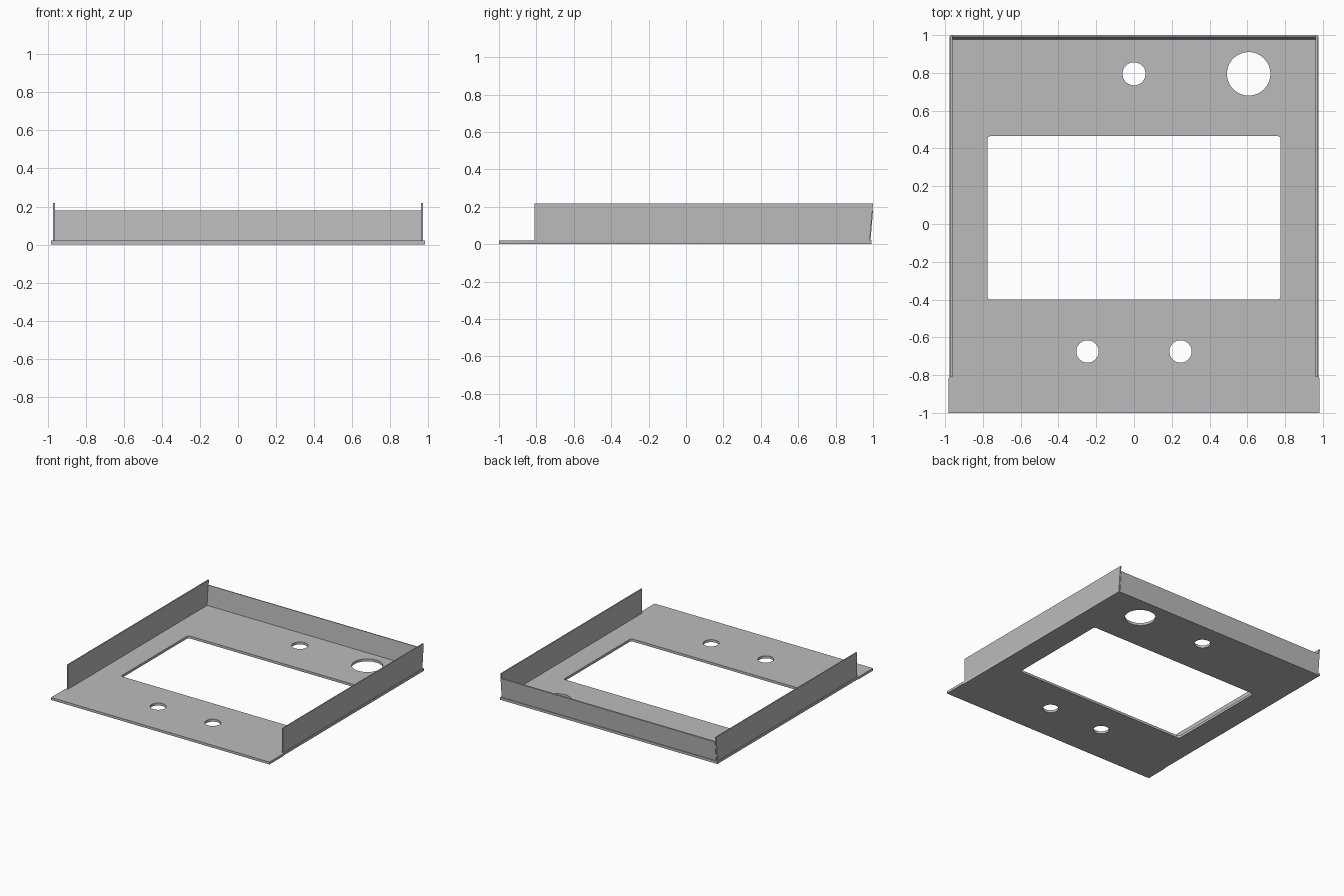
import bpy
import bmesh
import math

cube = bpy.data.objects.get("Cube")
if cube:
    bpy.data.objects.remove(cube, do_unlink=True)

steel = bpy.data.materials.new("sheet_metal_grey")
steel.use_nodes = True
GREY = (0.5, 0.5, 0.5, 1)
steel.diffuse_color = GREY
steel.node_tree.nodes["Principled BSDF"].inputs["Base Color"].default_value = GREY

THICK = 0.02


def prism(name, points, offset):
    """Extrude a closed 3D outline along an offset vector."""
    bm = bmesh.new()
    face = bm.faces.new([bm.verts.new(p) for p in points])
    grown = bmesh.ops.extrude_face_region(bm, geom=[face])["geom"]
    verts = [g for g in grown if isinstance(g, bmesh.types.BMVert)]
    bmesh.ops.translate(bm, vec=offset, verts=verts)
    bmesh.ops.recalc_face_normals(bm, faces=bm.faces)
    mesh = bpy.data.meshes.new(name)
    bm.to_mesh(mesh)
    bm.free()
    mesh.materials.append(steel)
    obj = bpy.data.objects.new(name, mesh)
    bpy.context.collection.objects.link(obj)
    return obj


def arc(x, y, r, start, end, steps):
    angles = [math.radians(start + (end - start) * i / steps) for i in range(steps + 1)]
    return [(x + r * math.cos(a), y + r * math.sin(a)) for a in angles]


def cut(target, name, outline):
    cutter = prism(name, [(x, y, -0.1) for x, y in outline], (0, 0, 0.2))
    cutter.hide_render = True
    cutter.hide_set(True)
    cutter.display_type = 'WIRE'
    mod = target.modifiers.new(name, 'BOOLEAN')
    mod.operation = 'DIFFERENCE'
    mod.solver = 'EXACT'
    mod.object = cutter
    return cutter


# Face plate, slightly wider at the front lip
right_edge = [(0.983, -1), (0.983, -0.82), (0.978, -0.81), (0.978, 0.993)]
outline = right_edge + [(-x, y) for x, y in reversed(right_edge)]
plate = prism("face_plate", [(x, y, 0) for x, y in outline], (0, 0, THICK))

# Rounded display window
r = 0.015
window = (arc(0.775 - r, 0.465 - r, r, 0, 90, 5) + arc(-0.775 + r, 0.465 - r, r, 90, 180, 5)
          + arc(-0.775 + r, -0.4 + r, r, 180, 270, 5) + arc(0.775 - r, -0.4 + r, r, 270, 360, 5))
cutters = [cut(plate, "window_cutter", window)]

# Round control holes
for name, x, y, radius in (("rear_hole_cutter", 0, 0.795, 0.061),
                           ("large_hole_cutter", 0.607, 0.795, 0.115),
                           ("front_left_hole_cutter", 0.246, -0.675, 0.059),
                           ("front_right_hole_cutter", -0.246, -0.675, 0.059)):
    cutters.append(cut(plate, name, arc(x, y, radius, 0, 352.5, 47)))

# Apply the cuts and drop the cutters
bpy.context.view_layer.objects.active = plate
for mod in list(plate.modifiers):
    bpy.ops.object.modifier_apply(modifier=mod.name)
for cutter in cutters:
    bpy.data.objects.remove(cutter, do_unlink=True)

# Upright side flanges with a leaning rear edge
for name, x in (("left_flange", 0.962), ("right_flange", -0.972)):
    profile = [(-0.81, 0.015), (0.982, 0.015), (1.0, 0.218), (-0.81, 0.218)]
    prism(name, [(x, y, z) for y, z in profile], (0.01, 0, 0))

# Rear flange, leaning outwards
profile = [(0.976, 0.015), (0.986, 0.015), (1.0, 0.178), (0.99, 0.18)]
prism("rear_flange", [(-0.962, y, z) for y, z in profile], (1.924, 0, 0))

# Smooth only the round hole walls
bpy.ops.object.select_all(action='DESELECT')
plate.select_set(True)
bpy.context.view_layer.objects.active = plate
bpy.ops.object.shade_smooth_by_angle(angle=math.radians(30))
